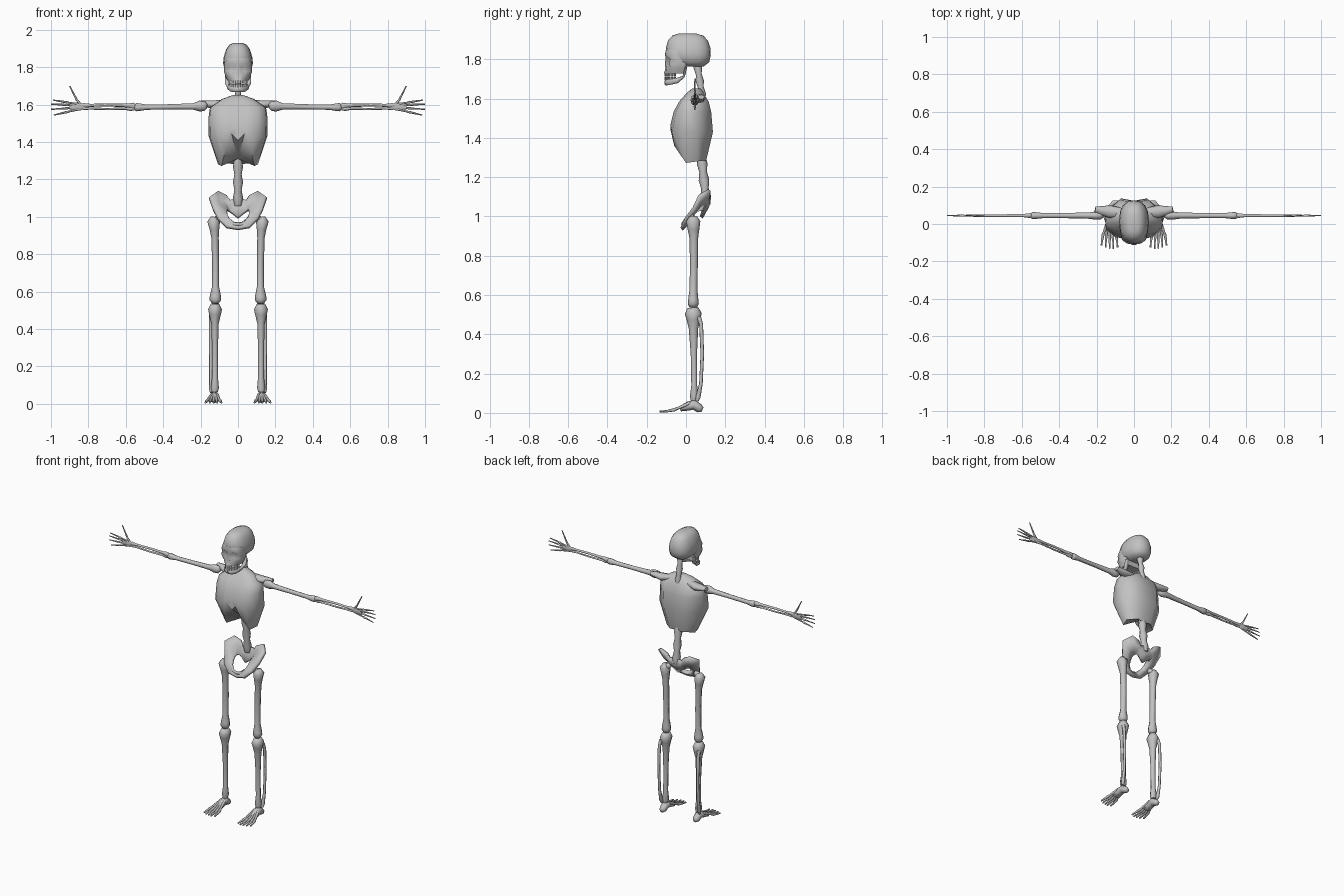
import bpy, bmesh, math
from mathutils import Vector

bone_mat = bpy.data.materials.new("bone_grey")
bone_mat.diffuse_color = (0.54, 0.54, 0.54, 1)


def finish(name, bm, mirror=True, angle=45, thick=0):
    """Mirror across x if asked, fix normals, and make the object."""
    if mirror:
        ret = bmesh.ops.duplicate(bm, geom=bm.verts[:] + bm.edges[:] + bm.faces[:])["geom"]
        for v in ret:
            if isinstance(v, bmesh.types.BMVert):
                v.co.x *= -1
        bmesh.ops.reverse_faces(bm, faces=[f for f in ret if isinstance(f, bmesh.types.BMFace)])
        bmesh.ops.remove_doubles(bm, verts=bm.verts[:], dist=0.0003)
    bmesh.ops.recalc_face_normals(bm, faces=bm.faces[:])
    me = bpy.data.meshes.new(name)
    bm.to_mesh(me)
    bm.free()
    me.materials.append(bone_mat)
    ob = bpy.data.objects.new(name, me)
    bpy.context.collection.objects.link(ob)
    if thick:
        mod = ob.modifiers.new("thickness", "SOLIDIFY")
        mod.thickness, mod.offset = thick, 0
    bpy.ops.object.select_all(action="DESELECT")
    ob.select_set(True)
    bpy.context.view_layer.objects.active = ob
    bpy.ops.object.shade_smooth_by_angle(angle=math.radians(angle))
    return ob


def skin(bm, rows, closed=False):
    """Join rows of points with quads; returns the vertex rows."""
    vs = [[bm.verts.new(p) for p in r] for r in rows]
    n = len(rows[0])
    for a, b in zip(vs, vs[1:]):
        for i in range(n if closed else n - 1):
            j = (i + 1) % n
            bm.faces.new((a[i], a[j], b[j], b[i]))
    return vs


def tube(bm, pts, sides=8):
    """Tube through (x, y, z, r1, r2): r1 is along x for upright bones, else along z."""
    ps = [Vector(p[:3]) for p in pts]
    d = ps[-1] - ps[0]
    axis = Vector((1, 0, 0)) if abs(d.z) > 0.7 * d.length else Vector((0, 0, 1))
    rows = []
    for i, p in enumerate(pts):
        t = (ps[min(i + 1, len(ps) - 1)] - ps[max(i - 1, 0)]).normalized()
        u = (axis - t * axis.dot(t)).normalized()
        w = t.cross(u)
        r1, r2 = p[3], p[-1]
        rows.append([ps[i] + u * r1 * math.cos(k * math.tau / sides)
                     + w * r2 * math.sin(k * math.tau / sides) for k in range(sides)])
    vs = skin(bm, rows, True)
    bm.faces.new(vs[0])
    bm.faces.new(vs[-1])


def bone(name, *paths, mirror=True, sides=8):
    bm = bmesh.new()
    for p in paths:
        tube(bm, p, sides)
    return finish(name, bm, mirror, 70)


# Cranium: stacked ovals (z, half width, front y, back y)
bm = bmesh.new()
rows = []
for z, w, f, b in [(1.93, .025, -.04, .055), (1.92, .046, -.07, .088), (1.895, .064, -.092, .112),
                   (1.855, .076, -.103, .125), (1.82, .08, -.098, .126), (1.785, .07, -.07, .118),
                   (1.763, .045, -.03, .09)]:
    row = []
    for k in range(16):
        c, s = math.cos(k * math.tau / 16), math.sin(k * math.tau / 16)
        row.append((w * math.copysign(abs(c) ** .85, c),
                    (f + b) / 2 + (b - f) / 2 * math.copysign(abs(s) ** .8, s), z))
    rows.append(row)
vs = skin(bm, rows, True)
bm.faces.new(vs[0])
bm.faces.new(vs[-1])
finish("cranium", bm, False, 70)

# Face: brow, sunken eye sockets, nose opening, upper jaw
bm = bmesh.new()
rows = []
for z, s, ys in [(1.85, 1, (-.102, -.101, -.092, -.07)), (1.82, 1.03, (-.105, -.108, -.105, -.086)),
                 (1.802, 1.03, (-.104, -.097, -.082, -.08)), (1.777, 1.04, (-.108, -.1, -.087, -.086)),
                 (1.755, .95, (-.096, -.105, -.102, -.08)), (1.728, .78, (-.113, -.111, -.1, -.07))]:
    rows.append([(x * s, y, z) for x, y in zip((0, .014, .036, .062), ys)]
                + [(.072 * s, -.04, z), (.06 * s, .0, z), (0, .0, z)])
vs = skin(bm, rows)
bm.faces.new(vs[0])
bm.faces.new(vs[-1])
finish("face", bm, True, 65)

# Lower jaw
bone("jaw", [(.058, .0, 1.76, .006, .012), (.055, -.012, 1.712, .006, .015),
             (.051, -.045, 1.692, .014, .006), (.038, -.085, 1.684, .015, .007),
             (.018, -.1, 1.682, .015, .008), (0, -.103, 1.682, .015, .008)])

# Teeth: two rows along the jaw arc
bm = bmesh.new()
for z in (1.72, 1.702):
    for k in range(6):
        a = math.radians(7 + 14 * k)
        tube(bm, [(.045 * math.sin(a), -.04 - .066 * math.cos(a), z + h, .007, .006)
                  for h in (-.0085, .0085)], 6)
finish("teeth", bm, True, 60)


# Neck and lower spine with swollen joints
def spine(name, a, b, n, r):
    a, b = Vector(a), Vector(b)
    bone(name, [(*a.lerp(b, i / (2 * n)), r * (1 if i % 2 else .72)) for i in range(2 * n + 1)],
         mirror=False)


spine("neck", (0, .085, 1.59), (0, .055, 1.79), 3, .021)
spine("lower_spine", (0, .078, 1.31), (0, .105, 1.06), 3, .027)

# Rib cage: angular shell with a notched lower front
frac = [(0, .05), (.3, 0), (.7, .06), (.96, .25), (1, .6), (.5, 1), (0, .94)]
bm = bmesh.new()
rows = [[(w * fx, f + (b - f) * fy, z) for fx, fy in frac]
        for z, w, f, b in [(1.65, .03, .03, .075), (1.63, .085, .005, .088),
                           (1.585, .15, -.035, .115), (1.535, .157, -.062, .128)]]
rows.append([(0, -.064, 1.475), (.045, -.08, 1.465), (.1, -.07, 1.43), (.15, -.03, 1.43),
             (.157, .06, 1.43), (.07, .137, 1.43), (0, .124, 1.43)])
rows.append([(0, -.064, 1.41), (.035, -.08, 1.445), (.066, -.06, 1.36), (.088, .0, 1.272),
             (.107, .055, 1.28), (.05, .103, 1.285), (0, .094, 1.28)])
vs = skin(bm, rows)
bm.faces.new(vs[0])
hub = bm.verts.new((0, .06, 1.31))
for a, b in zip(vs[-1], vs[-1][1:]):
    bm.faces.new((a, b, hub))
finish("rib_cage", bm, True, 62)

# Shoulder blades and collar
bone("shoulder", [(.06, .06, 1.612, .016, .025), (.13, .066, 1.6, .022, .034),
                  (.175, .072, 1.604, .018, .024), (.208, .078, 1.608, .012, .016)], sides=8)

# Upper arm
bone("upper_arm", [(.165, .045, 1.59, .012), (.178, .045, 1.592, .026, .02),
                   (.205, .045, 1.592, .029, .022), (.24, .045, 1.59, .017, .017),
                   (.36, .045, 1.588, .014), (.49, .045, 1.586, .014), (.525, .045, 1.586, .02, .018),
                   (.545, .045, 1.586, .022, .018), (.553, .045, 1.586, .012)])

# Forearm: two slim bones
bone("forearm",
     [(.548, .045, 1.59, .012), (.562, .045, 1.592, .018, .014), (.59, .045, 1.595, .01),
      (.69, .045, 1.598, .008), (.79, .045, 1.596, .008), (.825, .045, 1.595, .013, .008),
      (.84, .045, 1.594, .008)],
     [(.553, .045, 1.578, .009), (.575, .045, 1.578, .012), (.6, .045, 1.578, .007),
      (.7, .045, 1.576, .006), (.79, .045, 1.579, .006), (.825, .045, 1.58, .009, .007),
      (.835, .045, 1.582, .005)], sides=6)

# Hand: wrist block, four fingers, raised thumb
fingers = [[(.845, .045, 1.59 + b * .3, .006), (.905, .045, 1.59 + b * .6, .005),
            (.915, .045, 1.59 + b * .65, .0065), (.955, .045, 1.59 + b * .85, .0045),
            (e, .045, 1.59 + b, .003)]
           for b, e in ((.034, .99), (.012, 1.0), (-.015, 1.0), (-.046, .985))]
bone("hand", [(.822, .045, 1.589, .012, .006), (.845, .045, 1.59, .022, .008),
              (.88, .045, 1.588, .022, .006), (.9, .045, 1.588, .014, .004)],
     [(.84, .045, 1.597, .007), (.862, .045, 1.625, .006), (.88, .045, 1.66, .0045),
      (.9, .045, 1.70, .003)], *fingers, sides=6)

# Pelvis: bent sheet ring from sacrum over the wings to the front
bm = bmesh.new()
outer = [(0, .108, 1.10), (.045, .108, 1.09), (.06, .115, 1.115), (.11, .118, 1.135),
         (.152, .07, 1.105), (.13, .04, 1.04), (.105, .002, .99), (.06, -.018, .945), (0, -.022, .935)]
inner = [(0, .078, .995), (.03, .085, 1.02), (.05, .085, 1.035), (.058, .072, 1.035), (.06, .05, 1.03),
         (.058, .03, 1.015), (.05, .005, .995), (.025, -.015, .97), (0, -.018, .965)]
middle = [tuple((Vector(a) + Vector(b)) / 2 + Vector((0, .014, 0))) for a, b in zip(outer, inner)]
skin(bm, [outer, middle, inner])
finish("pelvis", bm, True, 65, .018)

# Thigh bone with hip knob
bone("thigh", [(.127, .037, 1.0, .018, .02), (.13, .037, .975, .034, .036),
               (.126, .038, .935, .026, .03), (.123, .04, .89, .02, .022), (.12, .04, .75, .018, .02),
               (.12, .038, .63, .018, .02), (.121, .037, .575, .03, .026), (.121, .037, .555, .031, .028),
               (.121, .037, .537, .018, .02)],
     [(.13, .037, .965, .02), (.108, .034, .99, .02), (.092, .032, 1.0, .012)])

# Shin: main bone and slim outer bone
bone("shin", [(.122, .035, .535, .022, .028), (.123, .037, .505, .037, .043),
              (.123, .038, .475, .031, .035), (.123, .038, .43, .02, .024), (.123, .04, .3, .016, .016),
              (.123, .042, .14, .016, .015), (.124, .042, .085, .022, .022), (.124, .042, .062, .016, .018)],
     [(.142, .065, .49, .011), (.146, .077, .45, .01), (.146, .083, .3, .009), (.145, .076, .15, .009),
      (.143, .062, .08, .012), (.142, .055, .06, .008)])

# Foot: heel and arch, with five fanned toes
toes = [[(.125 + d * .3, .02, .05, .01), (.13 + d * .72, -.045, .022, .007),
         (.13 + d * .82, -.06, .016, .009), (.13 + d * .95, -.095, .009, .006),
         (.13 + d, e, .006, .005)]
        for d, e in ((-.042, -.125), (-.02, -.134), (.0, -.132), (.022, -.126), (.044, -.115))]
bone("foot", [(.125, .084, .016, .012, .014), (.125, .07, .022, .022, .022),
              (.125, .04, .042, .026, .025), (.127, .01, .034, .023, .026),
              (.128, -.03, .02, .013, .03)], *toes, sides=6)
